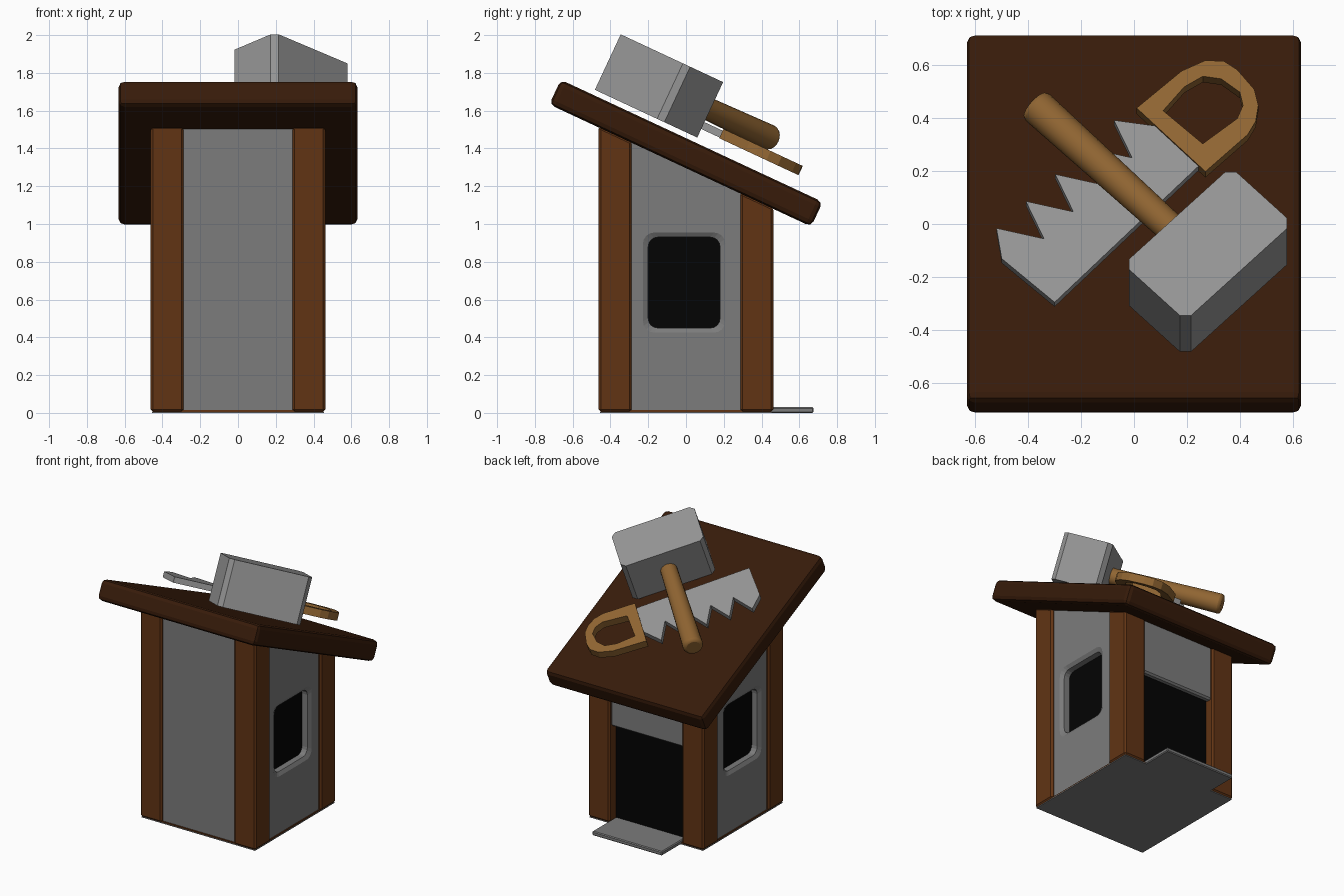
import bpy, bmesh
from math import radians, sin, cos, pi
from mathutils import Matrix, Vector

if "Cube" in bpy.data.objects:
    bpy.data.objects.remove(bpy.data.objects["Cube"])

SLOPE = radians(25)
SIDE = Matrix(((0, 0, 1, 0), (1, 0, 0, 0), (0, 1, 0, 0), (0, 0, 0, 1)))  # profile in y,z; extruded in x
ROOF = Matrix.Translation((0, 0, 1.375)) @ Matrix.Rotation(-SLOPE, 4, 'X')


def material(name, rgb):
    m = bpy.data.materials.new(name)
    m.diffuse_color = (*rgb, 1)
    m.use_nodes = True
    m.node_tree.nodes["Principled BSDF"].inputs["Base Color"].default_value = m.diffuse_color
    return m


POST = material("post_wood", (0.12, 0.034, 0.007))
DARK = material("roof_wood", (0.038, 0.011, 0.003))
LIGHT = material("handle_wood", (0.28, 0.13, 0.032))
BLACK = material("dark_interior", (0.001, 0.001, 0.001))
WALL = material("wall_grey", (0.2, 0.2, 0.2))
STEEL = material("steel_grey", (0.3, 0.3, 0.3))


def add(name, mesh, matrix=Matrix(), mat=None, bevel=0, segments=1):
    mesh.name = name
    mesh.transform(matrix)
    ob = bpy.data.objects.new(name, mesh)
    bpy.context.collection.objects.link(ob)
    if mat:
        mesh.materials.clear()
        mesh.materials.append(mat)
    if bevel:
        b = ob.modifiers.new("bevel", 'BEVEL')
        b.width, b.segments, b.limit_method = bevel, segments, 'ANGLE'
    return ob


def slab(name, loops, lo, hi, matrix=Matrix(), mat=None, bevel=0):
    """Extruded flat profile; later loops are holes."""
    cu = bpy.data.curves.new(name, 'CURVE')
    cu.dimensions, cu.fill_mode, cu.extrude = '2D', 'BOTH', (hi - lo) / 2
    for loop in loops:
        s = cu.splines.new('POLY')
        s.points.add(len(loop) - 1)
        for p, (a, b) in zip(s.points, loop):
            p.co = (a, b, 0, 1)
        s.use_cyclic_u = True
    tmp = bpy.data.objects.new("tmp", cu)
    bpy.context.collection.objects.link(tmp)
    mesh = bpy.data.meshes.new_from_object(tmp)
    bpy.data.objects.remove(tmp)
    bm = bmesh.new()
    bm.from_mesh(mesh)
    bmesh.ops.remove_doubles(bm, verts=bm.verts, dist=1e-5)
    bmesh.ops.dissolve_limit(bm, angle_limit=0.01, verts=bm.verts, edges=bm.edges)
    bmesh.ops.recalc_face_normals(bm, faces=bm.faces)
    for f in bm.faces:
        f.smooth = False
        f.material_index = 0
    for e in bm.edges:
        e.smooth = True
    bm.to_mesh(mesh)
    bm.free()
    return add(name, mesh, matrix @ Matrix.Translation((0, 0, (lo + hi) / 2)), mat, bevel)


def box(name, lo, hi, matrix=Matrix(), mat=None, bevel=0, segments=1):
    bm = bmesh.new()
    lo, hi = Vector(lo), Vector(hi)
    bmesh.ops.create_cube(bm, size=1, matrix=Matrix.Translation((lo + hi) / 2) @ Matrix.Diagonal((*(hi - lo), 1)))
    mesh = bpy.data.meshes.new(name)
    bm.to_mesh(mesh)
    bm.free()
    return add(name, mesh, matrix, mat, bevel, segments)


def under_roof(y0, y1, z0, gap=0.0):
    top = lambda y: 1.302 - gap - 0.4663 * y
    return [(y0, z0), (y1, z0), (y1, top(y1)), (y0, top(y0))]


def rounded(cy, cz, hy, hz, r, n=4):
    return [(cy + sy * (hy - r) + r * cos(a + i * pi / 2 / n), cz + sz * (hz - r) + r * sin(a + i * pi / 2 / n))
            for sy, sz, a in ((1, 1, 0), (-1, 1, pi / 2), (-1, -1, pi), (1, -1, 1.5 * pi)) for i in range(n + 1)]


# Floor, sill and doorstep
box("floor", (-.455, -.455, 0), (.455, .455, .006), mat=WALL)
box("sill", (-.452, -.452, .006), (.452, .452, .014), mat=POST)
box("doorstep", (-.28, .40, 0), (.28, .675, .03), mat=WALL, bevel=.006)

# Corner posts
for sx, side in ((-1, "left"), (1, "right")):
    for sy, end in ((-1, "front"), (1, "back")):
        y0, y1 = sorted((sy * .288, sy * .462))
        x0, x1 = sorted((sx * .288, sx * .462))
        slab(f"{end}_{side}_post", [under_roof(y0, y1, .006)], x0, x1, SIDE, POST, .012)

# Front and back walls, dark interior
slab("front_wall", [under_roof(-.445, -.395, .012)], -.295, .295, SIDE, WALL)
slab("door_lintel", [under_roof(.395, .445, .70)], -.295, .295, SIDE, WALL, .012)
slab("interior", [under_roof(-.39, .39, .02, .01)], -.385, .385, SIDE, BLACK)

# Side walls with bevelled window surrounds
rim, pane = rounded(-.01, .69, .218, .265, .06), rounded(-.01, .69, .19, .24, .05)
for s, side in ((-1, "left"), (1, "right")):
    x0, x1 = sorted((s * .395, s * .445))
    slab(f"{side}_wall", [under_roof(-.295, .295, .012), rim], x0, x1, SIDE, WALL)
    bm = bmesh.new()
    rings = [[bm.verts.new((s * x, y, z)) for y, z in loop]
             for loop, x in ((rim, .445), (pane, .43), (pane, .387), (rim, .387))]
    n = len(rim)
    for k in range(4):
        a, b = rings[k], rings[(k + 1) % 4]
        for i in range(n):
            bm.faces.new((a[i], a[(i + 1) % n], b[(i + 1) % n], b[i]))
    bmesh.ops.recalc_face_normals(bm, faces=bm.faces)
    mesh = bpy.data.meshes.new("window")
    bm.to_mesh(mesh)
    bm.free()
    add(f"{side}_window_frame", mesh, mat=WALL)

# Sloping roof
box("roof", (-.632, -.765, -.072), (.632, .765, .072), ROOF, DARK, .03, 2)

# Mallet: chamfered head and round handle, laid diagonally on the roof
mallet = ROOF @ Matrix.Translation((.28, -.28, .262)) @ Matrix.Rotation(pi / 4, 4, 'Z')
L, W, c = .287, .166, .03
slab("mallet_head", [[(-L, -W + c), (-L + c, -W), (L - c, -W), (L, -W + c),
                      (L, W - c), (L - c, W), (-L + c, W), (-L, W - c)]], -.162, .162, mallet, STEEL)
bm = bmesh.new()
bmesh.ops.create_cone(bm, cap_ends=True, segments=20, radius1=.056, radius2=.068, depth=.80)
mesh = bpy.data.meshes.new("handle")
bm.to_mesh(mesh)
bm.free()
handle = add("mallet_handle", mesh, mallet @ Matrix.Translation((0, .53, 0)) @ Matrix.Rotation(-pi / 2, 4, 'X'),
             LIGHT, .02, 2)
bpy.context.view_layer.objects.active = handle
handle.select_set(True)
bpy.ops.object.shade_smooth_by_angle(angle=radians(35))


# Saw: toothed blade and D-shaped grip (outlines as seen from above)
def on_roof(points):
    return [(x, (y - .076) / cos(SLOPE)) for x, y in points]


teeth = []
for i in range(5):
    teeth += [(-.52 + .111 * i, -.02 + .102 * i), (-.34 + .111 * i, -.06 + .102 * i)]
teeth[-1] = (.13, .36)
slab("saw_blade", [on_roof(teeth + [(.26, .23), (-.30, -.30), (-.50, -.135)])], .15, .19, ROOF, STEEL)
grip = [(.01, .43), (.27, .19), (.43, .33), (.46, .38), (.47, .44), (.455, .50), (.39, .575), (.34, .607),
        (.27, .61), (.18, .57)]
hole = [(.11, .42), (.26, .295), (.39, .39), (.412, .44), (.40, .49), (.33, .54), (.26, .55), (.19, .51)]
slab("saw_grip", [on_roof(grip), on_roof(hole)], .146, .2, ROOF, LIGHT)
